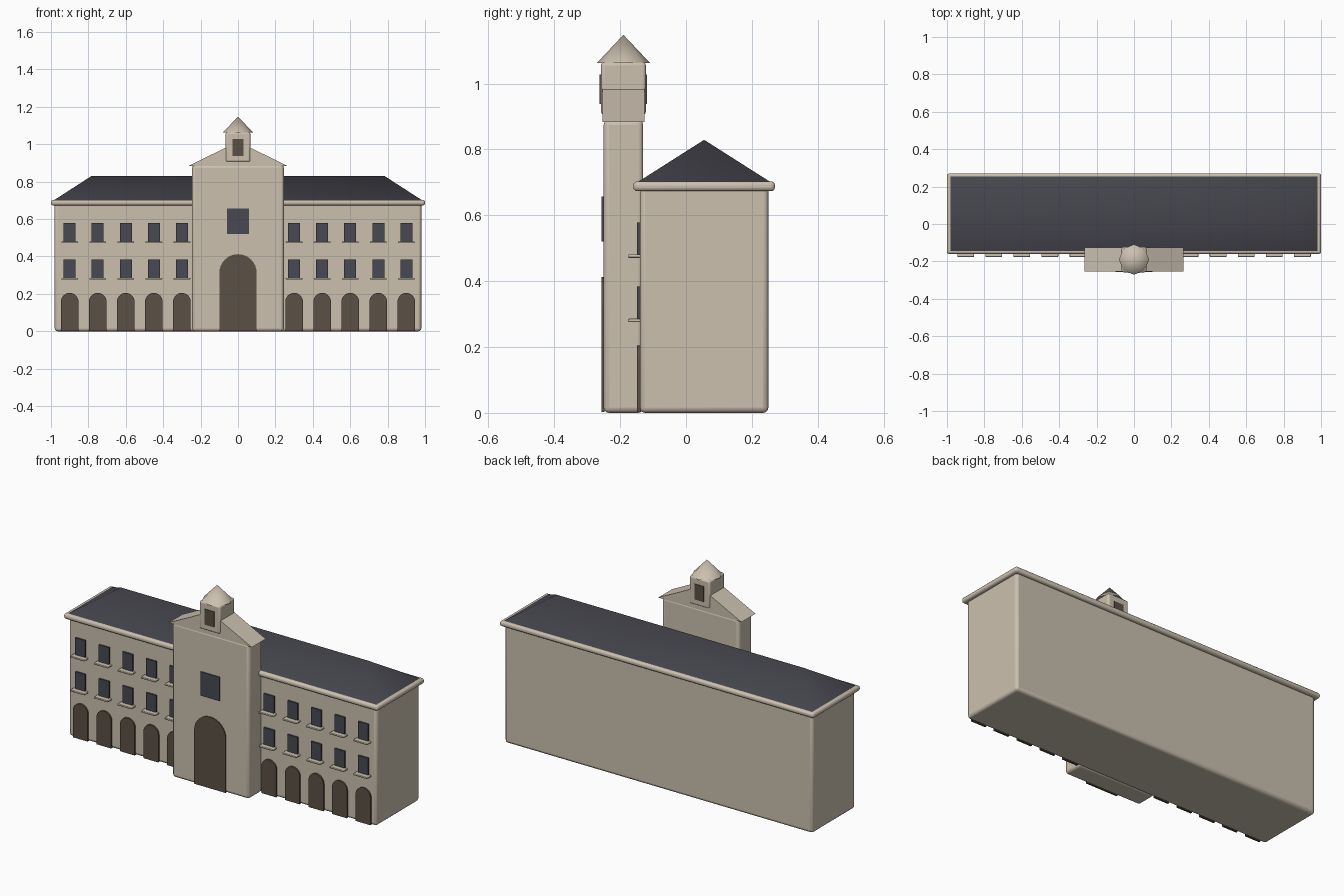
import bpy, math
from mathutils import Vector

if "Cube" in bpy.data.objects:
    bpy.data.objects.remove(bpy.data.objects["Cube"])


def material(name, rgb):
    m = bpy.data.materials.new(name)
    m.diffuse_color = (*rgb, 1)
    m.use_nodes = True
    m.node_tree.nodes["Principled BSDF"].inputs["Base Color"].default_value = m.diffuse_color
    return m


STONE = material("warm stone", (0.60, 0.53, 0.43))
SLATE = material("dark slate", (0.06, 0.06, 0.075))
GLASS = material("blue grey glass", (0.065, 0.068, 0.085))
WOOD = material("brown wood", (0.105, 0.08, 0.06))


def make(name, verts, faces, mat, smooth=None):
    me = bpy.data.meshes.new(name)
    me.from_pydata(verts, [], faces)
    me.materials.append(mat)
    ob = bpy.data.objects.new(name, me)
    bpy.context.collection.objects.link(ob)
    if smooth:
        finish(ob, smooth)
    return ob


def finish(ob, angle):
    bpy.ops.object.select_all(action='DESELECT')
    ob.select_set(True)
    bpy.context.view_layer.objects.active = ob
    bpy.ops.object.shade_smooth_by_angle(angle=math.radians(angle))


def box(name, x, y, z, mat, bevel=0.0, segments=3):
    """Box between the given (low, high) pairs, with rounded edges."""
    verts = [(a, b, c) for c in z for a, b in
             ((x[0], y[0]), (x[1], y[0]), (x[1], y[1]), (x[0], y[1]))]
    faces = [(3, 2, 1, 0), (4, 5, 6, 7)]
    faces += [(i, (i + 1) % 4, (i + 1) % 4 + 4, i + 4) for i in range(4)]
    ob = make(name, verts, faces, mat)
    if bevel:
        mod = ob.modifiers.new("rounding", 'BEVEL')
        mod.width, mod.segments = bevel, segments
        finish(ob, 40)
    return ob


def prism(name, outline, y0, y1, mat):
    """Extrude an x-z outline (counter-clockwise from the front) along y."""
    n = len(outline)
    verts = [(x, y, z) for y in (y0, y1) for x, z in outline]
    faces = [tuple(range(n)), tuple(reversed(range(n, 2 * n)))]
    faces += [(i, i + n, (i + 1) % n + n, (i + 1) % n) for i in range(n)]
    return make(name, verts, faces, mat, 30)


def arch(name, cx, half, top, y0, y1, mat):
    """Round-topped door panel standing on the ground."""
    spring = top - half
    outline = [(cx - half, 0.002), (cx + half, 0.002)]
    outline += [(cx + half * math.cos(math.pi * i / 16),
                 spring + half * math.sin(math.pi * i / 16)) for i in range(17)]
    return prism(name, outline, y0, y1, mat)


# Long main wing with its cornice
box("main_wing", (-0.98, 0.98), (-0.14, 0.25), (0, 0.69), STONE, 0.016)
box("cornice", (-1, 1), (-0.16, 0.27), (0.673, 0.703), STONE, 0.012)

# Hipped slate roof
rx, ry0, ry1, ridge_y = 0.985, -0.148, 0.258, 0.055
make("main_roof",
     [(-rx, ry0, 0.70), (rx, ry0, 0.70), (rx, ry1, 0.70), (-rx, ry1, 0.70),
      (-0.785, ridge_y, 0.829), (0.785, ridge_y, 0.829)],
     [(3, 2, 1, 0), (0, 1, 5, 4), (1, 2, 5), (2, 3, 4, 5), (3, 0, 4)],
     SLATE, 80)

# Arcade doors, two rows of windows and their sills
for side in (-1, 1):
    for i in range(5):
        cx = side * (0.90 - 0.15 * i)
        arch("arcade_door", cx, 0.047, 0.205, -0.149, -0.138, WOOD)
        for z in (0.285, 0.48):
            box("window", (cx - 0.032, cx + 0.032), (-0.149, -0.138),
                (z, z + 0.098), GLASS)
            box("window_sill", (cx - 0.045, cx + 0.045), (-0.176, -0.138),
                (z - 0.009, z + 0.001), STONE, 0.003, 2)

# Central tower with gate and window
box("tower", (-0.245, 0.245), (-0.25, -0.13), (0, 0.89), STONE, 0.016)
arch("main_gate", 0, 0.10, 0.412, -0.256, -0.248, WOOD)
box("tower_window", (-0.06, 0.06), (-0.256, -0.248), (0.52, 0.657), GLASS)

# Gabled tower roof
prism("tower_roof", [(-0.265, 0.883), (0.265, 0.883), (0, 1.015)],
      -0.253, -0.126, STONE)

# Belfry with openings on front and back
box("belfry", (-0.066, 0.066), (-0.258, -0.122), (0.905, 1.065), STONE, 0.01)
for name, y in (("front", (-0.262, -0.256)), ("back", (-0.124, -0.118))):
    box("belfry_opening_" + name, (-0.03, 0.03), y, (0.938, 1.027), WOOD)

# Eight-sided pointed cap
cap_centre = Vector((0, -0.19, 1.062))
ring = [cap_centre + Vector((0.081 * math.cos(math.pi * i / 4),
                             0.081 * math.sin(math.pi * i / 4), 0)) for i in range(8)]
make("belfry_cap", ring + [cap_centre + Vector((0, 0, 0.086))],
     [tuple(reversed(range(8)))] + [(i, (i + 1) % 8, 8) for i in range(8)],
     STONE, 60)
